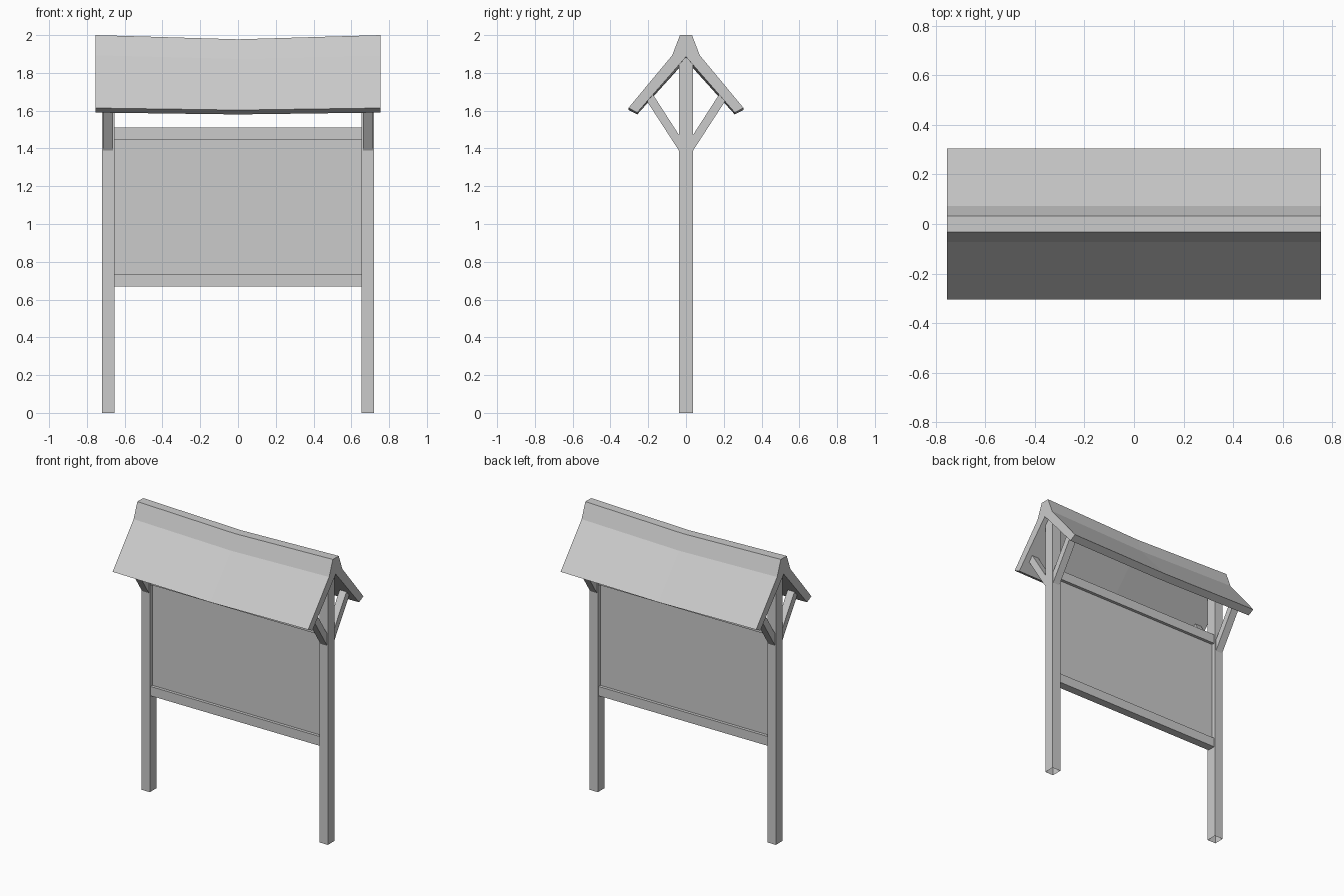
import bpy
import bmesh

cube = bpy.data.objects.get("Cube")
if cube:
    bpy.data.objects.remove(cube, do_unlink=True)

# Single plain grey
grey = bpy.data.materials.new("plain grey")
grey.use_nodes = True
GREY = (0.6, 0.6, 0.6, 1)
grey.diffuse_color = GREY
grey.node_tree.nodes["Principled BSDF"].inputs["Base Color"].default_value = GREY


def loft(name, rings, caps=(True, True)):
    """Skin matching rings of points, closing the chosen ends."""
    bm = bmesh.new()
    rows = [[bm.verts.new(p) for p in ring] for ring in rings]
    n = len(rows[0])
    for a, b in zip(rows, rows[1:]):
        for i in range(n):
            j = (i + 1) % n
            bm.faces.new((a[i], a[j], b[j], b[i]))
    for row, closed in zip((rows[0], rows[-1]), caps):
        if closed:
            bm.faces.new(row)
    bmesh.ops.recalc_face_normals(bm, faces=bm.faces)
    mesh = bpy.data.meshes.new(name)
    bm.to_mesh(mesh)
    bm.free()
    mesh.materials.append(grey)
    obj = bpy.data.objects.new(name, mesh)
    bpy.context.collection.objects.link(obj)
    return obj


def extrude_x(name, profile, x0, x1):
    """Extrude a (y, z) profile along x."""
    return loft(name, [[(x, y, z) for y, z in profile] for x in (x0, x1)])


def rail(name, half_depth, z0, z1):
    d = half_depth
    return extrude_x(name, [(-d, z0), (d, z0), (d, z1), (-d, z1)], -0.656, 0.656)


# Notice panel between two rails
rail("lower_rail", 0.029, 0.67, 0.735)
rail("upper_rail", 0.029, 1.445, 1.51)
rail("notice_panel", 0.008, 0.735, 1.445)

# Posts with gabled tops and their slanted roof braces
for side, s in (("left", 1), ("right", -1)):
    d, xa, xb = 0.037, s * 0.655, s * 0.72
    base = [(xa, -d), (xb, -d), (xb, 0), (xb, d), (xa, d), (xa, 0)]
    foot = [(x, y, 0) for x, y in base]
    top = [(x, y, 1.885 - abs(y) * 1.15) for x, y in base]
    loft(side + "_post", [foot, top], caps=(False, True))
    for end, t in (("front", -1), ("back", 1)):
        brace = [(0.035, 1.385), (0.21, 1.655), (0.178, 1.69), (0.035, 1.468)]
        extrude_x(f"{side}_{end}_brace", [(t * y, z) for y, z in brace],
                  s * 0.663, s * 0.715)

# Roof: half profile mirrored front to back, sagging at mid span
half = [(0.032, 2.0), (0.073, 1.893), (0.305, 1.614), (0.258, 1.59)]
profile = half + [(0, 1.885)] + [(-y, z) for y, z in reversed(half)]


def roof_ring(x, sag):
    return [(x, y, z - sag * (0.01 + 0.03 * (z - 1.59))) for y, z in profile]


loft("roof", [roof_ring(-0.755, 0), roof_ring(0, 1), roof_ring(0.755, 0)])
